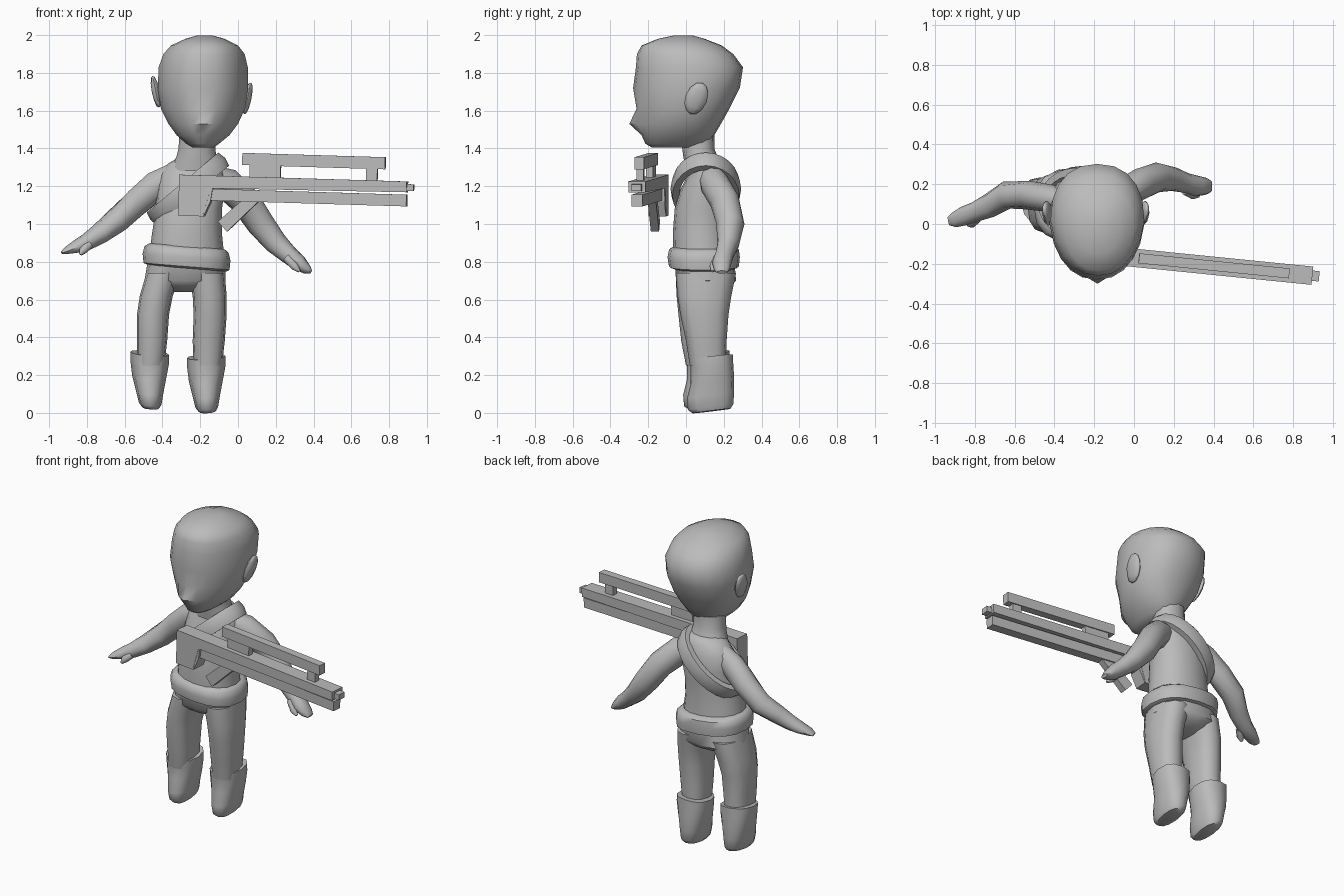
import bpy, bmesh, math
from mathutils import Vector, Matrix

grey = bpy.data.materials.new("plain grey")
grey.diffuse_color = (0.5, 0.5, 0.5, 1)


def finish(name, bm, smooth=50):
    bmesh.ops.recalc_face_normals(bm, faces=bm.faces)
    me = bpy.data.meshes.new(name)
    bm.to_mesh(me)
    bm.free()
    me.materials.append(grey)
    ob = bpy.data.objects.new(name, me)
    bpy.context.collection.objects.link(ob)
    if smooth:
        bpy.ops.object.select_all(action='DESELECT')
        ob.select_set(True)
        bpy.context.view_layer.objects.active = ob
        bpy.ops.object.shade_smooth_by_angle(angle=math.radians(smooth))
    return ob


def skin(bm, rings, loop=False):
    """Join rings of points with quads; cap the ends unless looped."""
    vs = [[bm.verts.new(p) for p in r] for r in rings]
    n = len(vs[0])
    pairs = list(zip(vs, vs[1:])) + ([(vs[-1], vs[0])] if loop else [])
    for a, b in pairs:
        for i in range(n):
            j = (i + 1) % n
            bm.faces.new((a[i], a[j], b[j], b[i]))
    if not loop:
        bm.faces.new(vs[0])
        bm.faces.new(vs[-1])


def loft(name, rows, n=16, power=2.2, tilt=(0, 0), taper=0, smooth=50):
    """Rows: z, x0, x1, y0, y1, optional point at the front."""
    rings = []
    for z, x0, x1, y0, y1, *pt in rows:
        ring = []
        for i in range(n):
            a = 2 * math.pi * i / n
            c, s = math.cos(a), math.sin(a)
            u = math.copysign(abs(c) ** (2 / power), c)
            v = math.copysign(abs(s) ** (2 / power), s)
            u *= 1 + taper * min(v, 0)
            dx, dy = u * (x1 - x0) / 2, v * (y1 - y0) / 2
            tip = pt[0] * max(0, -s) ** 14 if pt else 0
            ring.append(((x0 + x1) / 2 + dx, (y0 + y1) / 2 + dy - tip,
                         z + tilt[0] * dx + tilt[1] * dy))
        rings.append(ring)
    bm = bmesh.new()
    skin(bm, rings)
    return finish(name, bm, smooth)


def sweep(name, path, n=10):
    """Path rows: x, y, z, half depth, half height."""
    pts = [Vector(p[:3]) for p in path]
    rings = []
    for i, p in enumerate(path):
        t = (pts[min(i + 1, len(pts) - 1)] - pts[max(i - 1, 0)]).normalized()
        side = t.cross(Vector((0, 0, 1))).normalized()
        up = side.cross(t)
        rings.append([pts[i] + side * p[3] * math.cos(a) + up * p[4] * math.sin(a)
                      for a in (2 * math.pi * k / n for k in range(n))])
    bm = bmesh.new()
    skin(bm, rings)
    return finish(name, bm)


# head with pointed nose
loft("head", [
    (1.405, -.24, -.13, -.18, .06), (1.425, -.275, -.10, -.215, .11),
    (1.47, -.325, -.045, -.235, .15), (1.53, -.368, .0, -.25, .185, .05),
    (1.61, -.408, .037, -.25, .23, .012), (1.72, -.425, .053, -.28, .285),
    (1.83, -.42, .052, -.265, .302), (1.90, -.395, .035, -.26, .25),
    (1.945, -.355, .0, -.235, .19), (1.98, -.28, -.07, -.15, .10),
    (1.997, -.22, -.13, -.07, .04)], n=20, power=2.3, taper=.14)

# ears
for name, x, z, sgn in (("ear_right", .05, 1.665, 1), ("ear_left", -.435, 1.70, -1)):
    bm = bmesh.new()
    bmesh.ops.create_uvsphere(bm, u_segments=10, v_segments=6, radius=1)
    bm.transform(Matrix.Translation((x, .055, z))
                 @ Matrix.Rotation(sgn * .2, 4, 'Y')
                 @ Matrix.Rotation(-.35, 4, 'X')
                 @ Matrix.Diagonal((.022, .058, .09, 1)))
    finish(name, bm)

# neck, torso and hips
loft("neck", [(1.28, -.36, -.08, .0, .19), (1.36, -.325, -.115, -.015, .165),
              (1.40, -.315, -.12, -.02, .15), (1.48, -.31, -.12, -.03, .15)], n=12)
loft("torso", [(.80, -.475, -.07, -.065, .25), (.95, -.455, -.085, -.07, .235),
               (1.08, -.435, -.085, -.06, .24), (1.18, -.43, -.07, -.03, .245),
               (1.26, -.42, -.07, .01, .235), (1.32, -.37, -.09, .02, .215),
               (1.355, -.31, -.13, .03, .185)])
loft("belt", [(.765, -.47, -.06, -.06, .25), (.775, -.50, -.045, -.09, .28),
              (.825, -.505, -.04, -.098, .285), (.865, -.495, -.05, -.09, .28),
              (.882, -.47, -.07, -.06, .25)], tilt=(-.08, 0), power=2.5)
loft("hips", [(.64, -.34, -.21, .04, .17), (.665, -.43, -.13, -.01, .23),
              (.70, -.495, -.065, -.05, .265), (.82, -.475, -.07, -.065, .255)], power=2.5)

# trouser legs and boots
loft("leg_left", [(.25, -.535, -.39, .0, .21), (.38, -.535, -.375, -.025, .21),
                  (.52, -.535, -.365, -.04, .22), (.62, -.52, -.345, -.05, .24),
                  (.74, -.485, -.30, -.055, .26)], n=12, power=2.5)
loft("leg_right", [(.25, -.235, -.085, .02, .21), (.38, -.24, -.07, .0, .215),
                   (.52, -.235, -.06, -.03, .225), (.62, -.24, -.06, -.045, .24),
                   (.74, -.26, -.07, -.055, .265)], n=12, power=2.5)
boot = [(.0, -.045, .05, .02, .22), (.02, -.06, .06, -.005, .235),
        (.08, -.075, .07, -.01, .24), (.16, -.095, .085, .01, .24),
        (.24, -.105, .10, .01, .235), (.285, -.105, .10, .005, .235)]
for name, x, y, z, tl in (("boot_left", -.465, -.005, .03, -.08),
                          ("boot_right", -.165, .015, .01, .05)):
    loft(name, [(r[0] + z, r[1] + x, r[2] + x, r[3] + y, r[4] + y) for r in boot],
         n=12, power=2.6, tilt=(tl, .12), taper=.15)

# arms, hands and thumbs
sweep("arm_right", [(-.16, .12, 1.25, .06, .07), (-.06, .15, 1.215, .075, .085),
                    (.04, .205, 1.12, .078, .08), (.12, .235, 1.00, .075, .075),
                    (.20, .225, .90, .06, .062), (.265, .205, .84, .05, .05),
                    (.32, .19, .795, .052, .045), (.365, .19, .76, .042, .028),
                    (.388, .19, .745, .028, .01)])
sweep("arm_left", [(-.33, .12, 1.26, .06, .07), (-.43, .13, 1.205, .07, .08),
                   (-.53, .145, 1.12, .072, .075), (-.64, .145, 1.02, .07, .068),
                   (-.73, .09, .95, .06, .055), (-.80, .06, .905, .05, .045),
                   (-.855, .04, .88, .048, .035), (-.905, .02, .86, .038, .02),
                   (-.932, .015, .848, .022, .008)])
sweep("thumb_right", [(.26, .17, .82, .025, .025), (.30, .145, .775, .022, .022),
                      (.325, .14, .75, .008, .008)], 8)
sweep("thumb_left", [(-.79, .03, .89, .025, .025), (-.82, .0, .86, .022, .022),
                     (-.835, -.005, .838, .008, .008)], 8)

# chest strap: rectangular band looped in a slanted plane
bm = bmesh.new()
ang = math.radians(40)
u, w = Vector((math.cos(ang), 0, math.sin(ang))), Vector((-math.sin(ang), 0, math.cos(ang)))
rings = []
for k in range(24):
    a = 2 * math.pi * k / 24
    d = u * math.cos(a) * .235 + Vector((0, math.sin(a) * .165, 0))
    out = d.normalized()
    rings.append([Vector((-.265, .105, 1.185)) + d + out * o + w * h
                  for o, h in ((-.025, -.045), (.012, -.045), (.022, 0),
                               (.012, .045), (-.025, .045))])
skin(bm, rings, True)
finish("chest_strap", bm, 40)

# long gun, built along its own axis then turned into place
place = (Matrix.Translation((0, -.17, 1.19)) @ Matrix.Rotation(-.1, 4, 'Z')
         @ Matrix.Rotation(.03, 4, 'Y'))


def gun_part(name, profile, half):
    """Extrude an x-z outline across the gun's width."""
    bm = bmesh.new()
    skin(bm, [[(x, y, z) for x, z in profile] for y in (-half, half)])
    bm.transform(place)
    return finish(name, bm, 0)


def box(x0, x1, z0, z1):
    return [(x0, z0), (x1, z0), (x1, z1), (x0, z1)]


gun_part("gun_body", [(-.31, -.155), (-.18, -.155), (-.14, -.005), (.90, .005),
                      (.90, .062), (-.31, .062)], .046)
gun_part("gun_stock", [(-.305, -.155), (-.175, -.155), (-.14, -.075), (-.13, .0),
                       (-.305, .0)], .044)
gun_part("gun_fore_end", box(-.14, .90, -.07, -.008), .03)
gun_part("gun_muzzle", box(.89, .935, .012, .048), .026)
gun_part("scope_tube", box(.02, .78, .123, .187), .025)
gun_part("scope_mount_rear", box(.06, .225, .055, .13), .018)
gun_part("scope_mount_front", box(.68, .74, .055, .13), .018)
gun_part("gun_grip", [(-.10, -.18), (-.05, -.232), (.12, -.06), (.04, -.05)], .022)
